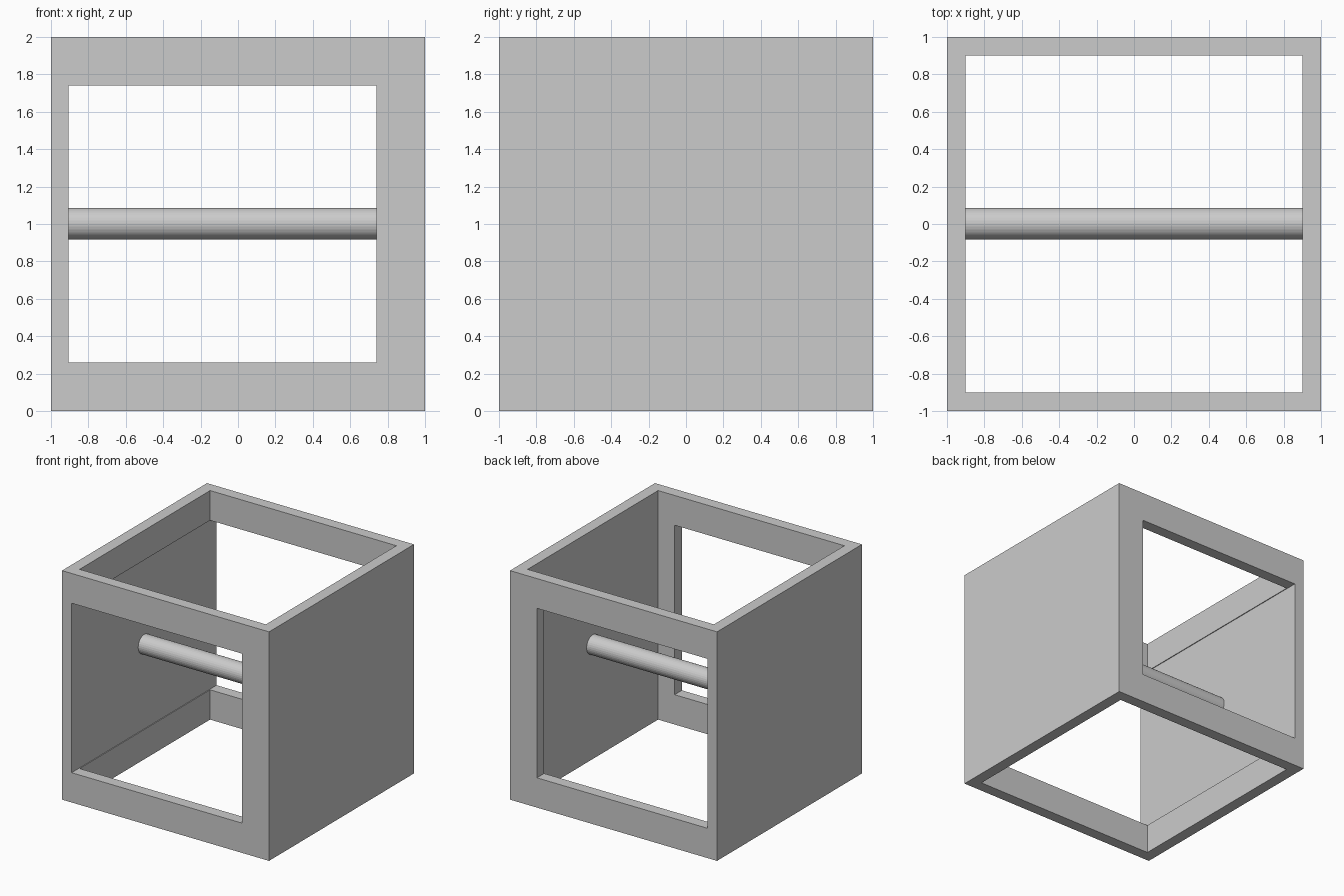
import bpy
from math import pi

if "Cube" in bpy.data.objects:
    bpy.data.objects.remove(bpy.data.objects["Cube"], do_unlink=True)

grey = bpy.data.materials.new("plain grey")
grey.use_nodes = True
colour = (0.6, 0.6, 0.6, 1)
grey.diffuse_color = colour
grey.node_tree.nodes["Principled BSDF"].inputs["Base Color"].default_value = colour


def box(name, low, high):
    """Axis-aligned box between two corners."""
    centre = [(a + b) / 2 for a, b in zip(low, high)]
    bpy.ops.mesh.primitive_cube_add(size=1, location=centre)
    ob = bpy.context.object
    ob.name = name
    ob.scale = [b - a for a, b in zip(low, high)]
    bpy.ops.object.transform_apply(location=True, rotation=True, scale=True)
    ob.data.materials.append(grey)
    return ob


def cut(target, cutter):
    """Subtract a cutter, then discard it."""
    mod = target.modifiers.new("opening", "BOOLEAN")
    mod.operation = "DIFFERENCE"
    mod.solver = "EXACT"
    mod.object = cutter
    bpy.context.view_layer.objects.active = target
    bpy.ops.object.modifier_apply(modifier=mod.name)
    bpy.data.objects.remove(cutter, do_unlink=True)


# Cube frame, open at top and bottom and through front and back
frame = box("frame", (-1, -1, 0), (1, 1, 2))
cut(frame, box("vertical_opening", (-0.9, -0.9, -0.5), (0.9, 0.9, 2.5)))
# This opening also shaves a shallow recess into the right wall
cut(frame, box("front_back_opening", (-0.907, -1.5, 0.26), (0.74, 1.5, 1.74)))

# Round bar spanning the side walls
start, end = -0.91, 0.903
bpy.ops.mesh.primitive_cylinder_add(
    vertices=32, radius=0.084, depth=end - start,
    location=((start + end) / 2, 0.002, 1.002), rotation=(0, pi / 2, 0))
bar = bpy.context.object
bar.name = "cross_bar"
bar.data.materials.append(grey)
